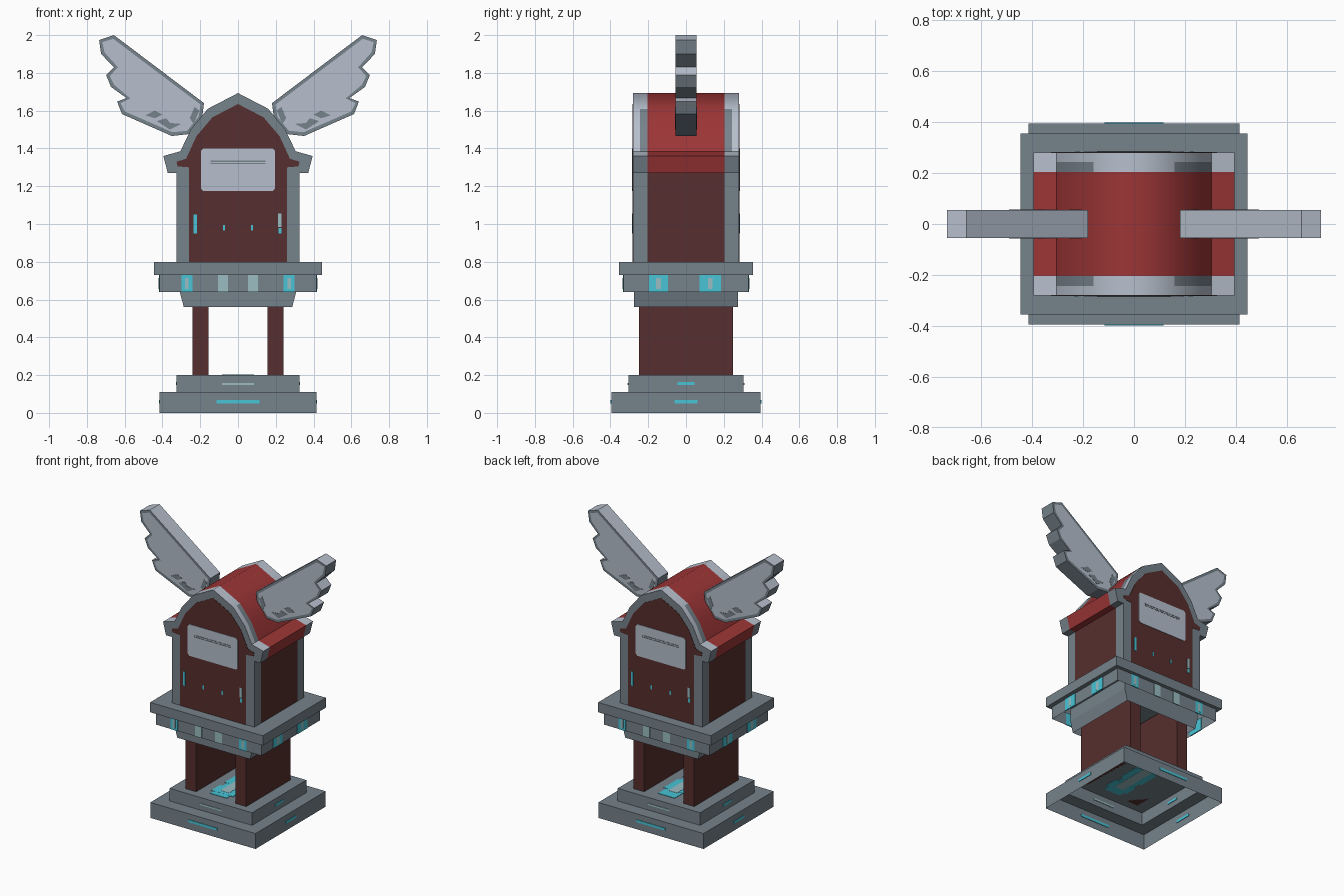
import bpy, bmesh
from mathutils import Matrix, Vector

if "Cube" in bpy.data.objects:
    bpy.data.objects.remove(bpy.data.objects["Cube"])


def material(name, rgb):
    m = bpy.data.materials.new(name)
    lin = [((c / 255 + 0.055) / 1.055) ** 2.4 for c in rgb]
    m.diffuse_color = (*lin, 1)
    m.use_nodes = True
    m.node_tree.nodes["Principled BSDF"].inputs["Base Color"].default_value = m.diffuse_color
    return m


MATS = [material("stone grey", (118, 130, 139)), material("light grey", (182, 191, 204)),
        material("roof red", (156, 53, 54)), material("dark brown red", (86, 47, 46)),
        material("cyan", (72, 196, 214)), material("pale cyan", (155, 190, 194))]
STONE, LIGHT, RED, BROWN, CYAN, PALE = range(6)


def finish(name, bm, mat=None):
    bmesh.ops.recalc_face_normals(bm, faces=bm.faces)
    me = bpy.data.meshes.new(name)
    if mat is not None:
        for f in bm.faces:
            f.material_index = mat
    bm.to_mesh(me)
    bm.free()
    for m in MATS:
        me.materials.append(m)
    ob = bpy.data.objects.new(name, me)
    bpy.context.collection.objects.link(ob)
    return ob


def boxes(name, items, mat):
    """Several boxes (centre, size) in one object."""
    bm = bmesh.new()
    for c, s in items:
        bmesh.ops.create_cube(bm, size=1, matrix=Matrix.Translation(c) @ Matrix.Diagonal((*s, 1)))
    return finish(name, bm, mat)


def sweep(pts, ys):
    """Prism of an x-z outline through several y stations; returns mesh, strips, caps."""
    bm = bmesh.new()
    loops = [[bm.verts.new((x, y, z)) for x, z in pts] for y in ys]
    n = len(pts)
    strips = {}
    for j in range(len(ys) - 1):
        for i in range(n):
            k = (i + 1) % n
            strips[i, j] = bm.faces.new((loops[j][i], loops[j][k], loops[j + 1][k], loops[j + 1][i]))
    caps = [bm.faces.new(loops[0]), bm.faces.new(loops[-1])]
    bmesh.ops.recalc_face_normals(bm, faces=bm.faces)
    return bm, strips, caps


def tiers(name, rings):
    """Open-bottomed stepped shell from rectangles (half x, half y, z)."""
    bm = bmesh.new()
    rows = [[bm.verts.new((a * hx, b * hy, z)) for a, b in ((-1, -1), (1, -1), (1, 1), (-1, 1))]
            for hx, hy, z in rings]
    for lo, hi in zip(rows, rows[1:]):
        for i in range(4):
            k = (i + 1) % 4
            bm.faces.new((lo[i], lo[k], hi[k], hi[i]))
    bm.faces.new(rows[-1])
    return finish(name, bm, STONE)


def mirrored(half):
    """Complete a right-hand outline with its mirror image."""
    return half + [(-x, z) for x, z in reversed(half) if x > 0]


# Base and platform
tiers("base", [(.415, .395, 0), (.415, .395, .11), (.325, .305, .11), (.325, .305, .20)])
tiers("platform", [(.415, .33, .64), (.415, .33, .73), (.445, .355, .73), (.445, .355, .80)])
tiers("platform_collar", [(.287, .275, .56), (.308, .275, .64), (.308, .275, .728)])
boxes("leg_panels", [((s * .1975, 0, .46), (.085, .50, .52)) for s in (-1, 1)], BROWN)

# House body with arched roof: colours follow the y band and the slope
half = [(.325, .80), (.325, 1.27), (.372, 1.27), (.395, 1.36), (.305, 1.385),
        (.25, 1.50), (.16, 1.61), (0, 1.693)]
outline = mirrored(half)
n_half = len(half)
bm, strips, caps = sweep(outline, [-.28, -.243, -.205, .205, .243, .28])
for (i, j), f in strips.items():
    side = min(i, 2 * n_half - 3 - i)      # same index on both sides
    if side == 0:                           # walls
        f.material_index = BROWN if j == 2 else STONE
    elif j == 2:
        f.material_index = RED
    elif side in (1, 2):                    # eave underside and outer face
        f.material_index = STONE
    elif side in (4, 5) and j in (1, 3):    # darker inner trim of the rim
        f.material_index = STONE
    else:
        f.material_index = LIGHT
    f.smooth = 4 <= side <= 6
floor = [f for f in bm.faces if all(v.co.z < .81 for v in f.verts)]
bmesh.ops.delete(bm, geom=floor, context='FACES')
finish("house_body_and_roof", bm)

# Door panels, windows and small door marks, the same on front and back
door = mirrored([(.26, .80), (.26, 1.30), (.32, 1.305), (.325, 1.33), (.275, 1.345),
                 (.22, 1.465), (.135, 1.565), (0, 1.635)])
window = mirrored([(.185, 1.175), (.197, 1.19), (.197, 1.385), (.185, 1.40)])
for s, label in ((-1, "front"), (1, "back")):
    for part, pts, out, mat in (("door", door, .282, BROWN), ("window", window, .285, LIGHT)):
        bm, _, _ = sweep(pts, [s * .278, s * out])
        finish(f"{label}_{part}", bm, mat)
    boxes(f"{label}_window_slot", [((0, s * .285, z), (.29, .003, .006)) for z in (1.32, 1.332)], STONE)
    h = -s   # turned half a circle for the back
    boxes(f"{label}_door_hinge", [((-.226 * h, s * .283, 1.0), (.018, .004, .10)),
                                  ((.222 * h, s * .283, .965), (.016, .004, .03))]
          + [((x * h, s * .283, .98), (.01, .004, .03)) for x in (-.075, .075)], CYAN)
    boxes(f"{label}_door_handle", [((.222 * h, s * .283, 1.02), (.018, .004, .07))], PALE)

# Glowing marks on the platform band
T = .008
band = [((x, s * .33, .685), (.058, T, .088)) for x in (-.271, .271) for s in (-1, 1)]
band += [((s * .415, y, .685), (T, w, .088)) for s in (-1, 1) for y, w in ((-.146, .10), (.128, .112))]
boxes("platform_marks", band, CYAN)
pale = [((x, s * .33, .685), (.052, T, .088)) for x in (-.08, .08) for s in (-1, 1)]
pale += [((x, s * .331, .685), (.02, T, .06)) for x in (-.271, .271) for s in (-1, 1)]
pale += [((s * .416, y, .685), (T, .025, .06)) for s in (-1, 1) for y in (-.146, .128)]
boxes("platform_pale_marks", pale, PALE)

# Glowing lines on the base steps and the patch between the legs
lines = [((0, s * .395, .06), (.23, T, .018)) for s in (-1, 1)]
lines += [((s * .415, 0, .06), (T, .12, .018)) for s in (-1, 1)]
lines += [((s * .325, 0, .155), (T, .09, .016)) for s in (-1, 1)]
lines += [((0, 0, .2), (.13, .44, .006)), ((0, .05, .2), (.17, .16, .007)),
          ((0, -.13, .2), (.17, .10, .007))]
boxes("base_marks", lines, CYAN)
boxes("base_pale_marks", [((0, s * .305, .153), (.17, T, .012)) for s in (-1, 1)]
      + [((0, 0, .2), (.07, .30, .009))], PALE)

# Wings: light face inside a stone border, light upper edges
wing = [(.735, 1.974), (.657, 2.0), (.18, 1.64), (.19, 1.56), (.26, 1.476), (.35, 1.466),
        (.614, 1.582), (.64, 1.648), (.59, 1.667), (.672, 1.725), (.698, 1.788),
        (.656, 1.83), (.725, 1.90)]
blots = [[(.30, 1.53), (.36, 1.50), (.43, 1.545), (.38, 1.56), (.36, 1.535)],
         [(.205, 1.60), (.235, 1.53), (.255, 1.56), (.23, 1.62)],
         [(.40, 1.58), (.44, 1.56), (.49, 1.575), (.44, 1.60)]]
for s, label in ((-1, "left"), (1, "right")):
    bm, strips, caps = sweep([(s * x, z) for x, z in wing], [-.055, .055])
    bm.normal_update()
    for f in strips.values():
        f.material_index = LIGHT if f.normal.z > .2 else STONE
    for f in caps:
        bmesh.ops.inset_individual(bm, faces=[f], thickness=.02)
        f.material_index = LIGHT
    finish(f"{label}_wing", bm)
    for k, b in enumerate(blots):
        for y, end in ((-1, "front"), (1, "back")):
            bm, _, _ = sweep([(s * x, z) for x, z in b], [y * .054, y * .057])
            finish(f"{label}_wing_{end}_feather_mark_{k}", bm, STONE)
